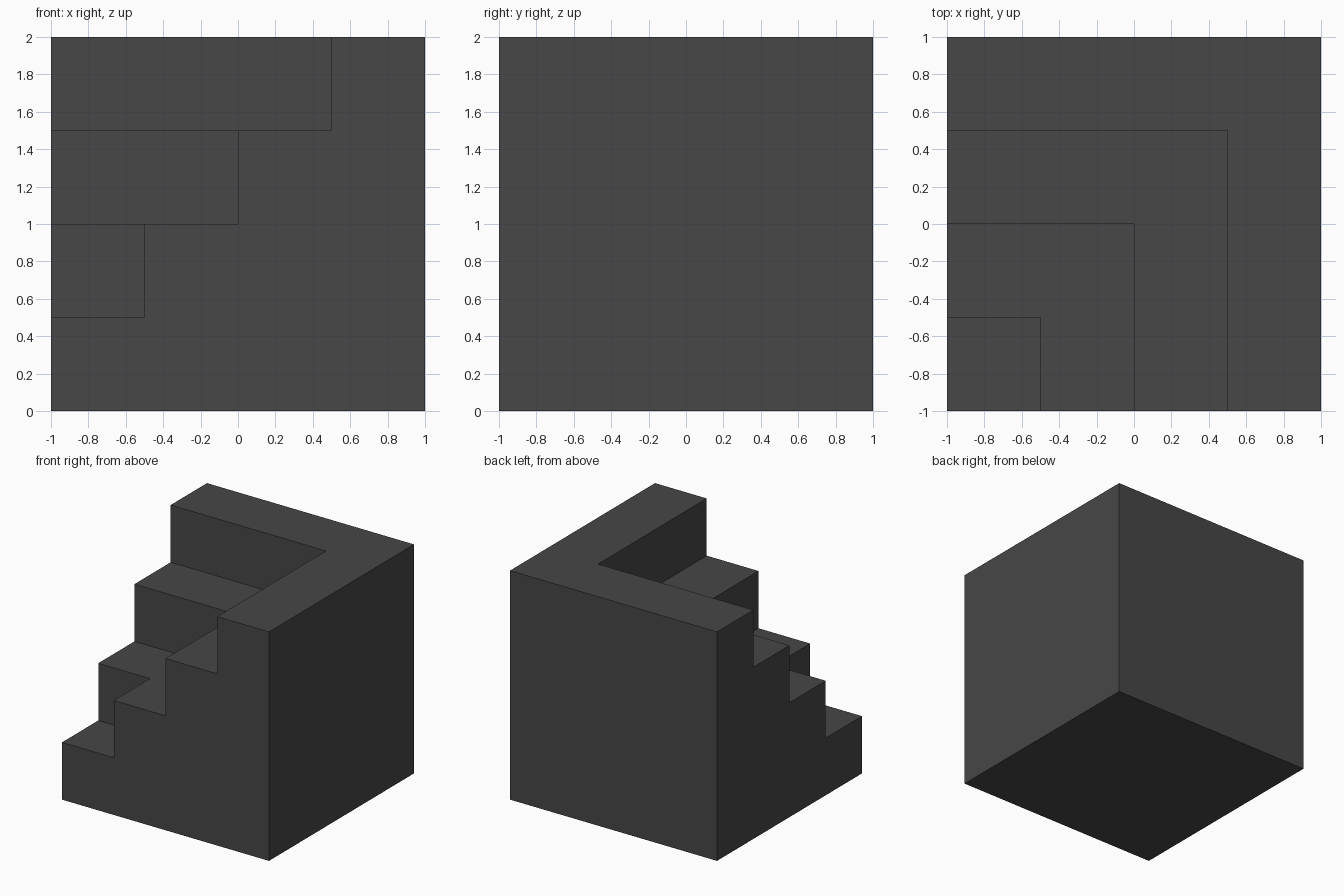
import bpy
import bmesh

cube = bpy.data.objects.get("Cube")
if cube:
    bpy.data.objects.remove(cube, do_unlink=True)

STEPS = 4
SIZE = 2.0
E = [-1 + SIZE * i / STEPS for i in range(STEPS + 1)]   # tread edges in x and y
Z = [SIZE * i / STEPS for i in range(STEPS + 1)]        # step heights

# Single dark grey material
grey = bpy.data.materials.new("dark grey")
grey.use_nodes = True
colour = (0.063, 0.063, 0.063, 1)
grey.diffuse_color = colour
grey.node_tree.nodes["Principled BSDF"].inputs["Base Color"].default_value = colour

bm = bmesh.new()


def face(points):
    bm.faces.new([bm.verts.new(p) for p in points])


def face_and_mirror(points):
    """Add a face and its twin across the x = y diagonal."""
    face(points)
    face([(y, x, z) for x, y, z in reversed(points)])


# Treads: a square lowest step, then L-shaped ones wrapping round it
for k in range(STEPS):
    a, b, z = E[k], E[k + 1], Z[k + 1]
    outline = [(a, -1), (b, -1), (b, b), (-1, b)]
    if k:
        outline += [(-1, a), (a, a)]
    face([(x, y, z) for x, y in outline])

# Risers between the treads
for k in range(1, STEPS):
    a, low, high = E[k], Z[k], Z[k + 1]
    face_and_mirror([(-1, a, low), (a, a, low), (a, a, high), (-1, a, high)])

# Stepped side walls
profile = [(1, 0), (1, SIZE)]
for k in range(STEPS - 1, 0, -1):
    profile += [(E[k], Z[k + 1]), (E[k], Z[k])]
profile += [(-1, Z[1]), (-1, 0)]
face_and_mirror([(x, -1, z) for x, z in profile])

# Plain square walls and base
face_and_mirror([(1, -1, 0), (1, 1, 0), (1, 1, SIZE), (1, -1, SIZE)])
face([(-1, -1, 0), (-1, 1, 0), (1, 1, 0), (1, -1, 0)])

bmesh.ops.remove_doubles(bm, verts=bm.verts, dist=1e-4)
bmesh.ops.recalc_face_normals(bm, faces=bm.faces)

mesh = bpy.data.meshes.new("corner_stairs")
bm.to_mesh(mesh)
bm.free()
mesh.materials.append(grey)
stairs = bpy.data.objects.new("corner_stairs", mesh)
bpy.context.collection.objects.link(stairs)
